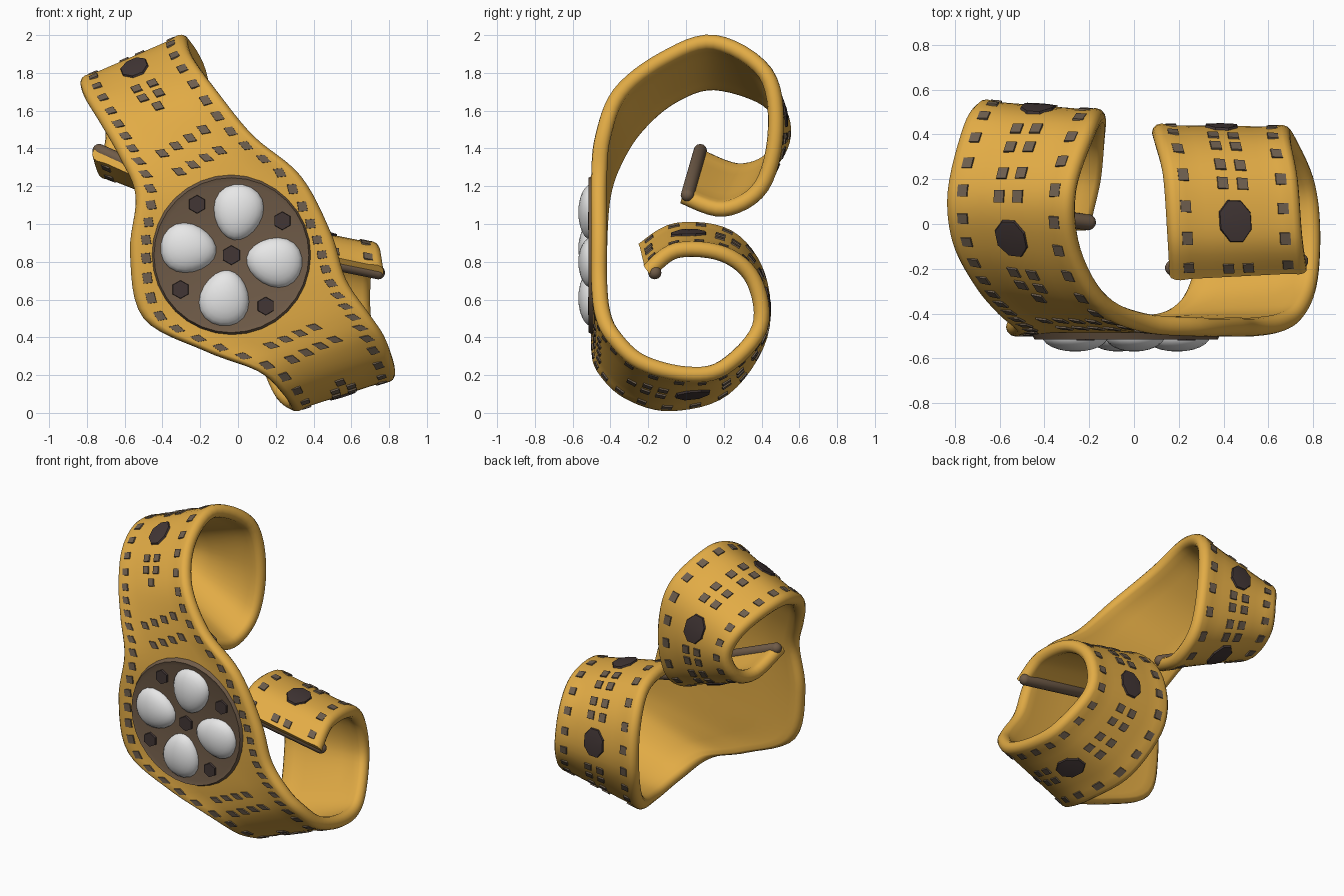
import bpy, bmesh, math
from mathutils import Vector, Matrix

cube = bpy.data.objects.get("Cube")
if cube:
    bpy.data.objects.remove(cube)


def material(name, rgb):
    m = bpy.data.materials.new(name)
    m.use_nodes = True
    m.diffuse_color = (*rgb, 1)
    m.node_tree.nodes["Principled BSDF"].inputs["Base Color"].default_value = (*rgb, 1)
    return m


GOLD = material("gold", (0.76, 0.41, 0.06))
BROWN = material("brown", (0.16, 0.105, 0.065))
TAUPE = material("taupe", (0.155, 0.113, 0.077))
DARK = material("dark stone", (0.054, 0.037, 0.036))
PEARL = material("pearl white", (0.82, 0.82, 0.82))


def finish(bm, name, mat, angle=40):
    bmesh.ops.recalc_face_normals(bm, faces=bm.faces)
    mesh = bpy.data.meshes.new(name)
    bm.to_mesh(mesh)
    bm.free()
    mesh.materials.append(mat)
    ob = bpy.data.objects.new(name, mesh)
    bpy.context.collection.objects.link(ob)
    bpy.ops.object.select_all(action='DESELECT')
    ob.select_set(True)
    bpy.context.view_layer.objects.active = ob
    bpy.ops.object.shade_smooth_by_angle(angle=math.radians(angle))
    return ob


# Band stations: one edge (x, y, z), then the other, from upper to lower end
UPPER = [
    (-.73, .04, 1.37, -.24, -.02, 1.15), (-.70, .27, 1.28, -.19, .2, 1.08),
    (-.68, .45, 1.34, -.17, .4, 1.2), (-.66, .515, 1.5, -.17, .475, 1.5),
    (-.72, .43, 1.66, -.21, .42, 1.8), (-.79, .15, 1.75, -.3, .15, 1.96),
    (-.77, -.07, 1.68, -.28, -.12, 1.87), (-.68, -.25, 1.53, -.15, -.35, 1.69),
    (-.58, -.37, 1.35, .04, -.44, 1.46), (-.5, -.44, 1.15, .29, -.46, 1.25),
    (-.53, -.46, .85, .45, -.46, .95)]
LOWER = [
    (-.46, -.46, .51, .53, -.46, .7), (-.13, -.46, .335, .65, -.44, .52),
    (.15, -.43, .23, .73, -.38, .4), (.28, -.3, .11, .78, -.24, .27),
    (.31, -.08, .05, .79, 0, .205), (.22, .2, .13, .76, .2, .24),
    (.13, .39, .41, .67, .39, .45), (.13, .38, .72, .66, .36, .7),
    (.17, .22, .93, .69, .2, .84), (.19, -.05, .965, .71, -.05, .86),
    (.2, -.23, .86, .73, -.2, .75)]
STATIONS = UPPER + LOWER
LAST = len(STATIONS) - 1
RIM, PANEL = 0.042, 0.034


def edges(u):
    """Smoothly interpolated pair of edge points at station u."""
    i = max(0, min(int(u), LAST - 1))
    t = u - i
    p = [STATIONS[max(0, min(LAST, k))] for k in range(i - 1, i + 3)]
    q = [b + t / 2 * (c - a + t * (2 * a - 5 * b + 4 * c - d + t * (3 * (b - c) + d - a)))
         for a, b, c, d in zip(*p)]
    return Vector(q[:3]), Vector(q[3:])


def width(u):
    a, b = edges(u)
    return (b - a).length


def surface(u, v, off):
    """Point on the band, pushed outward by off."""
    def flat(w):
        a, b = edges(w)
        return a.lerp(b, v)
    a, b = edges(u)
    along = flat(min(u + .05, LAST)) - flat(max(u - .05, 0))
    return a.lerp(b, v) + along.cross(b - a).normalized() * off


# Arc length table along the centre line
FINE = 30
ARC = [0.0]
for k in range(LAST * FINE):
    p, q = (sum(edges(j / FINE), Vector()) / 2 for j in (k, k + 1))
    ARC.append(ARC[-1] + (q - p).length)


def arc_at(u):
    return ARC[round(u * FINE)]


def station_at(s):
    k = next((k for k in range(len(ARC) - 1) if ARC[k + 1] >= s), len(ARC) - 2)
    return max(0, min(LAST, (k + (s - ARC[k]) / (ARC[k + 1] - ARC[k])) / FINE))


# Band: rounded rims joined by a flatter panel
ANGLES = [math.radians(90 + 30 * k) for k in range(7)]
rim = [(RIM * math.cos(t), RIM * math.sin(t)) for t in ANGLES]
QUARTERS = (.25, .5, .75)
profile = [(0, d, o) for d, o in rim] + [(0, .05, -PANEL)]
profile += [(v, 0, -PANEL) for v in QUARTERS] + [(1, -.05, -PANEL)]
profile += [(1, -d, o) for d, o in reversed(rim)] + [(1, -.05, PANEL)]
profile += [(v, 0, PANEL) for v in reversed(QUARTERS)] + [(0, .05, PANEL)]

bm = bmesh.new()
STEPS = LAST * 6
rings = []
for k in range(STEPS + 1):
    u = k * LAST / STEPS
    w = width(u)
    rings.append([bm.verts.new(surface(u, v + d / w, o)) for v, d, o in profile])
for r, s in zip(rings, rings[1:]):
    for j in range(len(r)):
        bm.faces.new((r[j - 1], r[j], s[j], s[j - 1]))
bm.faces.new(rings[0])
bm.faces.new(rings[-1])
finish(bm, "band", GOLD, 60)


# Inlays follow the band surface
def inlay(bm, s, d, outline, height, dome=0):
    def point(da, dd, off):
        u = station_at(s + da)
        return bm.verts.new(surface(u, .5 + (d + dd) / width(u), PANEL + off))
    low = [point(a, b, -.004) for a, b in outline]
    top = [point(a * .93, b * .93, height) for a, b in outline]
    n = len(outline)
    for j in range(n):
        bm.faces.new((low[j - 1], low[j], top[j], top[j - 1]))
    if dome:
        mid = point(0, 0, dome)
        for j in range(n):
            bm.faces.new((top[j - 1], top[j], mid))
    else:
        bm.faces.new(top)


H = .025
SQUARE = [(-H, -H), (H, -H), (H, H), (-H, H)]
OVAL = [(.095 * math.cos(t), .08 * math.sin(t))
        for t in (math.tau * (k + .5) / 8 for k in range(8))]

squares = bmesh.new()


def square(s, d):
    inlay(squares, s, d, SQUARE, .008)


def pair(s):
    for d in (-.045, .045):
        square(s, d)


# Rows of squares along both edges, closer together on the front
for first, last, gap in ((0, 7, .125), (7, 13.5, .095), (13.5, LAST, .125)):
    begin, end = arc_at(first), arc_at(last)
    count = round((end - begin) / gap)
    for k in range(count):
        s = begin + (end - begin) * (k + .5) / count
        half = width(station_at(s)) / 2 - .042
        for d in (-half, half):
            square(s, d)

# Large ovals with pairs of squares between them
ovals = bmesh.new()
for group in ((1.2, 3.4, 5.8), (15.3, 17.5, 19.75)):
    spots = [arc_at(u) for u in group]
    for s in spots:
        inlay(ovals, s, 0, OVAL, .01, .015)
    for a, b in zip(spots, spots[1:]):
        for f in (.27, .41, .59, .73):
            pair(a + (b - a) * f)

# Tapering clusters and slanted rows near the medallion
for start, way in ((arc_at(6), 1), (arc_at(15.2), -1)):
    pair(start + way * .13)
    pair(start + way * .21)
    square(start + way * .29, 0)
pair(arc_at(19.9) + .17)
for u, slant in ((7.9, .35), (8.4, .35), (12.15, .2), (12.7, .2)):
    for k in range(4):
        d = (k - 1.5) * .095
        square(arc_at(u) - slant * d, d)
finish(squares, "square_inlays", TAUPE, 30)
finish(ovals, "oval_inlays", DARK, 30)

# Rounded bars tucked inside both ends
for name, u in (("upper_end_bar", .16), ("lower_end_bar", LAST - .18)):
    a, b = (surface(u, v, -.025) for v in (0, 1))
    bm = bmesh.new()
    bmesh.ops.create_uvsphere(bm, u_segments=12, v_segments=9, radius=.036)
    for v in bm.verts:
        v.co.z += math.copysign((b - a).length / 2 + .02, v.co.z)
    turn = (b - a).to_track_quat('Z', 'Y').to_matrix().to_4x4()
    bm.transform(Matrix.Translation((a + b) / 2) @ turn)
    finish(bm, name, BROWN, 60)

# Medallion disc with a slim raised rim
CENTRE = Vector((-.035, -.5, .835))
FACE_FRONT = Matrix.Rotation(math.pi / 2, 4, 'X')


def disc(name, at, radius, top, depth, sides, mat, inset=0):
    bm = bmesh.new()
    bmesh.ops.create_cone(bm, cap_ends=True, segments=sides, radius1=radius,
                          radius2=top, depth=depth)
    if inset:
        cap = max(bm.faces, key=lambda f: f.calc_center_median().z)
        bmesh.ops.inset_region(bm, faces=[cap], thickness=inset, depth=-.008)
    bm.transform(Matrix.Translation(at) @ FACE_FRONT)
    return finish(bm, name, mat, 30)


disc("medallion", CENTRE, .425, .41, .03, 32, BROWN, .025)


def around(angle, radius):
    return CENTRE + Vector((math.cos(angle), 0, math.sin(angle))) * radius


# Teardrop pearls and six-sided studs
disc("centre_stud", CENTRE, .056, .05, .04, 6, DARK)
for k in range(4):
    quarter = k * math.pi / 2
    disc("stud_%d" % (k + 1), around(quarter + math.radians(34), .325),
         .053, .047, .04, 6, DARK)
    turn = quarter - math.radians(9)
    bm = bmesh.new()
    bmesh.ops.create_uvsphere(bm, u_segments=20, v_segments=12, radius=1)
    for v in bm.verts:
        x, y, z = v.co
        v.co = (.15 * x, .132 * y * (1 + .16 * x), .07 * z)
    bm.transform(Matrix.Translation(around(turn, .23)) @ FACE_FRONT
                 @ Matrix.Rotation(turn, 4, 'Z'))
    finish(bm, "pearl_%d" % (k + 1), PEARL, 60)
